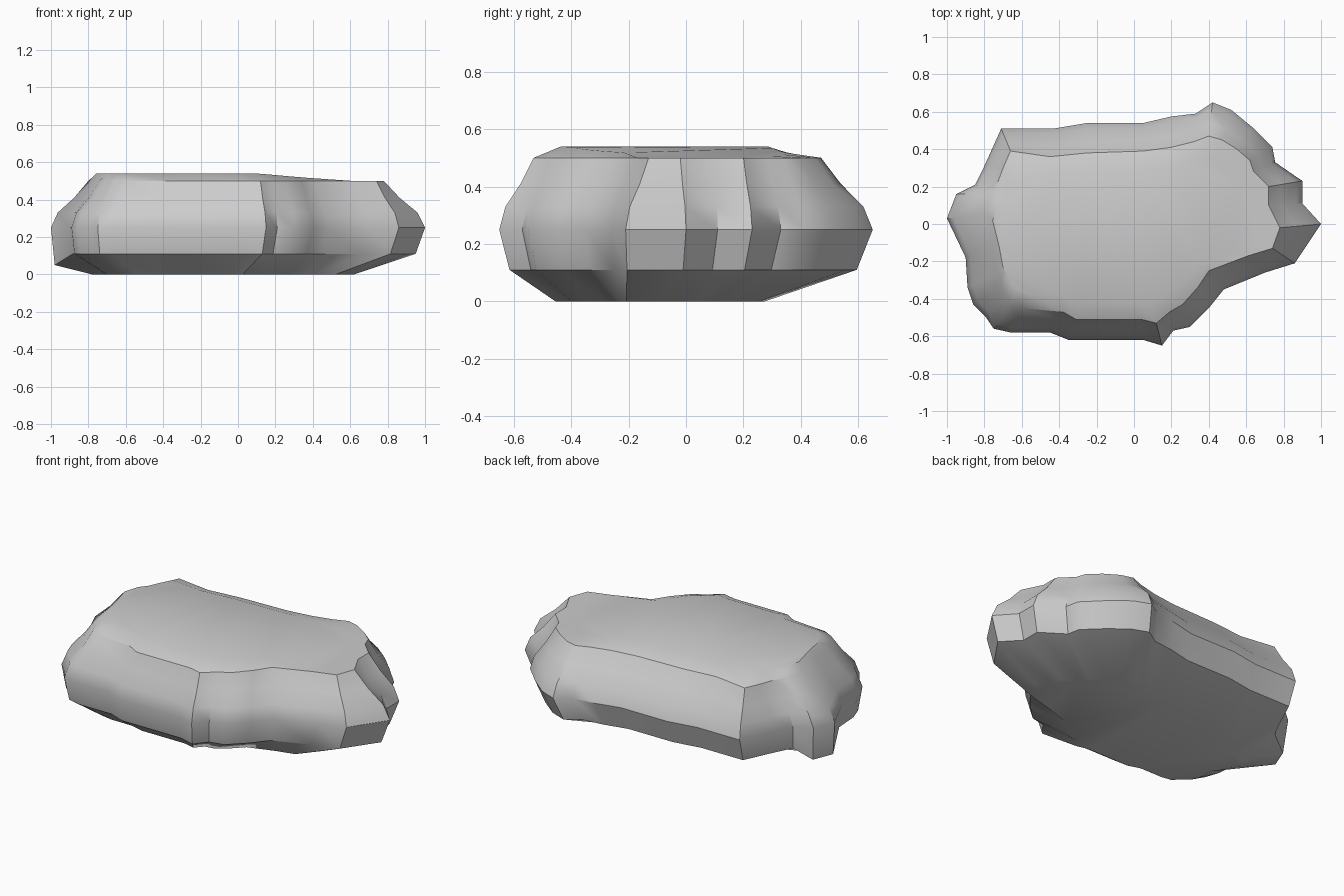
import bpy, bmesh

if "Cube" in bpy.data.objects:
    bpy.data.objects.remove(bpy.data.objects["Cube"])

# Widest outline of the rock paired with its upper rim: x, y, rim x, rim y
OUTLINE = [
    (-1.0, .03, -.80, .05), (-.95, .16, -.77, .16), (-.85, .21, -.73, .22),
    (-.80, .31, -.70, .30), (-.71, .51, -.66, .39), (-.43, .51, -.45, .36),
    (-.25, .54, -.25, .38), (.05, .54, .05, .39), (.20, .575, .20, .41),
    (.33, .59, .32, .44), (.42, .65, .40, .47), (.52, .61, .47, .45),
    (.63, .52, .55, .40), (.74, .41, .62, .34), (.755, .33, .64, .28),
    (.90, .23, .72, .20), (.90, .11, .72, .10), (1.0, .00, .78, -.02),
    (.86, -.21, .74, -.13), (.70, -.26, .61, -.17), (.48, -.35, .40, -.25),
    (.40, -.45, .34, -.34), (.30, -.55, .26, -.43), (.21, -.57, .19, -.47),
    (.15, -.65, .12, -.53), (.05, -.62, .04, -.51), (-.35, -.62, -.31, -.51),
    (-.45, -.58, -.38, -.47), (-.66, -.58, -.60, -.45), (-.75, -.56, -.66, -.42),
    (-.79, -.50, -.68, -.38), (-.86, -.43, -.71, -.33), (-.89, -.34, -.74, -.27),
    (-.90, -.18, -.76, -.14),
]


def ring(bm, place):
    return [bm.verts.new(place(*p)) for p in OUTLINE]


def toward_rim(t, z):
    return lambda x, y, u, v: (x + (u - x) * t, y + (v - y) * t, z)


def plateau(x, y, u, v):
    # Top is highest on the left and falls away to the right
    px, py = u * .92 - .02, v * .78 - .02
    return px, py, .54 - .04 * min(1, max(0, (px - .1) / .45))


def foot(x, y, u, v):
    return x * .70 - .08, y * .56 - .09, 0


def lower(x, y, u, v):
    return x * .965 - .015, y * .93 - .01, .05 if x < -.92 else .11


bm = bmesh.new()
rings = [ring(bm, f) for f in (
    foot, lower, toward_rim(0, .25), toward_rim(.18, .33),
    toward_rim(.62, .41), toward_rim(1, .50), plateau)]

# Side walls
n = len(OUTLINE)
for a, b in zip(rings, rings[1:]):
    for i in range(n):
        j = (i + 1) % n
        bm.faces.new((a[i], a[j], b[j], b[i]))

# Flat underside and top
bm.faces.new(rings[0])
bm.faces.new(rings[-1])
bmesh.ops.triangulate(bm, faces=[f for f in bm.faces if len(f.verts) > 4])
bmesh.ops.recalc_face_normals(bm, faces=bm.faces)

mesh = bpy.data.meshes.new("flat_rock")
bm.to_mesh(mesh)
bm.free()
rock = bpy.data.objects.new("flat_rock", mesh)
bpy.context.collection.objects.link(rock)
bpy.context.view_layer.objects.active = rock
rock.select_set(True)
bpy.ops.object.shade_smooth_by_angle(angle=0.6)
